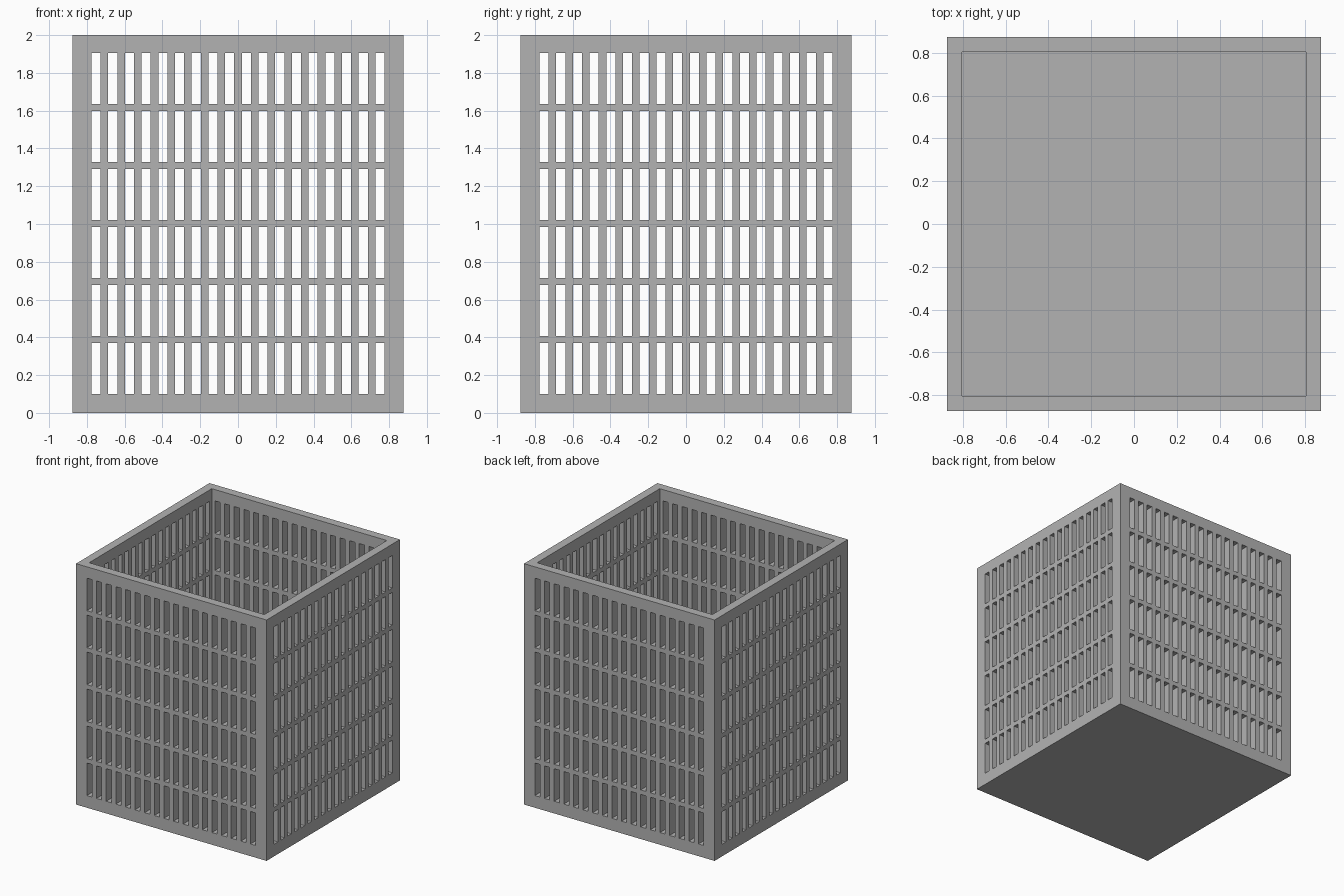
import bpy
import bmesh
from mathutils import Matrix, Vector

default = bpy.data.objects.get("Cube")
if default:
    bpy.data.objects.remove(default, do_unlink=True)

HALF, HEIGHT, WALL = 0.875, 2.0, 0.1
COLS, ROWS = 18, 6
SLOT_W, SLOT_H = 0.048, 0.27
COL_PITCH, ROW_PITCH = 0.0884, 0.307
FIRST_Z = 0.236          # centre of the lowest slot row

grey = bpy.data.materials.new("plain grey")
grey.use_nodes = True
colour = (0.45, 0.45, 0.45, 1)
grey.diffuse_color = colour
grey.node_tree.nodes["Principled BSDF"].inputs["Base Color"].default_value = colour


def add_box(bm, size, centre):
    return bmesh.ops.create_cube(
        bm, size=1, matrix=Matrix.Translation(centre) @ Matrix.Diagonal((*size, 1)))


def make_object(name, bm):
    mesh = bpy.data.meshes.new(name)
    bm.to_mesh(mesh)
    bm.free()
    mesh.materials.append(grey)
    obj = bpy.data.objects.new(name, mesh)
    bpy.context.collection.objects.link(obj)
    return obj


# Open-topped box: inset the top face and push it down to the floor
bm = bmesh.new()
add_box(bm, (2 * HALF, 2 * HALF, HEIGHT), (0, 0, HEIGHT / 2))
top = max(bm.faces, key=lambda f: f.calc_center_median().z)
bmesh.ops.inset_region(bm, faces=[top], thickness=WALL)
well = bmesh.ops.extrude_discrete_faces(bm, faces=[top])["faces"][0]
bmesh.ops.translate(bm, verts=well.verts, vec=Vector((0, 0, WALL - HEIGHT)))
bmesh.ops.recalc_face_normals(bm, faces=bm.faces)
basket = make_object("slotted_basket", bm)


# Bars that pass through two opposite walls
def slot_cutter(name, along_y):
    bm = bmesh.new()
    for col in range(COLS):
        offset = (col - (COLS - 1) / 2) * COL_PITCH
        for row in range(ROWS):
            z = FIRST_Z + row * ROW_PITCH
            if along_y:
                add_box(bm, (SLOT_W, 2.4, SLOT_H), (offset, 0, z))
            else:
                add_box(bm, (2.4, SLOT_W, SLOT_H), (0, offset, z))
    cutter = make_object(name, bm)
    cutter.hide_render = True
    return cutter


# Cut the slots, then discard the cutters
bpy.context.view_layer.objects.active = basket
for name, along_y in (("front_back_slots", True), ("side_slots", False)):
    cutter = slot_cutter(name, along_y)
    cut = basket.modifiers.new(name, "BOOLEAN")
    cut.operation = "DIFFERENCE"
    cut.solver = "EXACT"
    cut.object = cutter
    bpy.ops.object.modifier_apply(modifier=cut.name)
    bpy.data.objects.remove(cutter, do_unlink=True)
